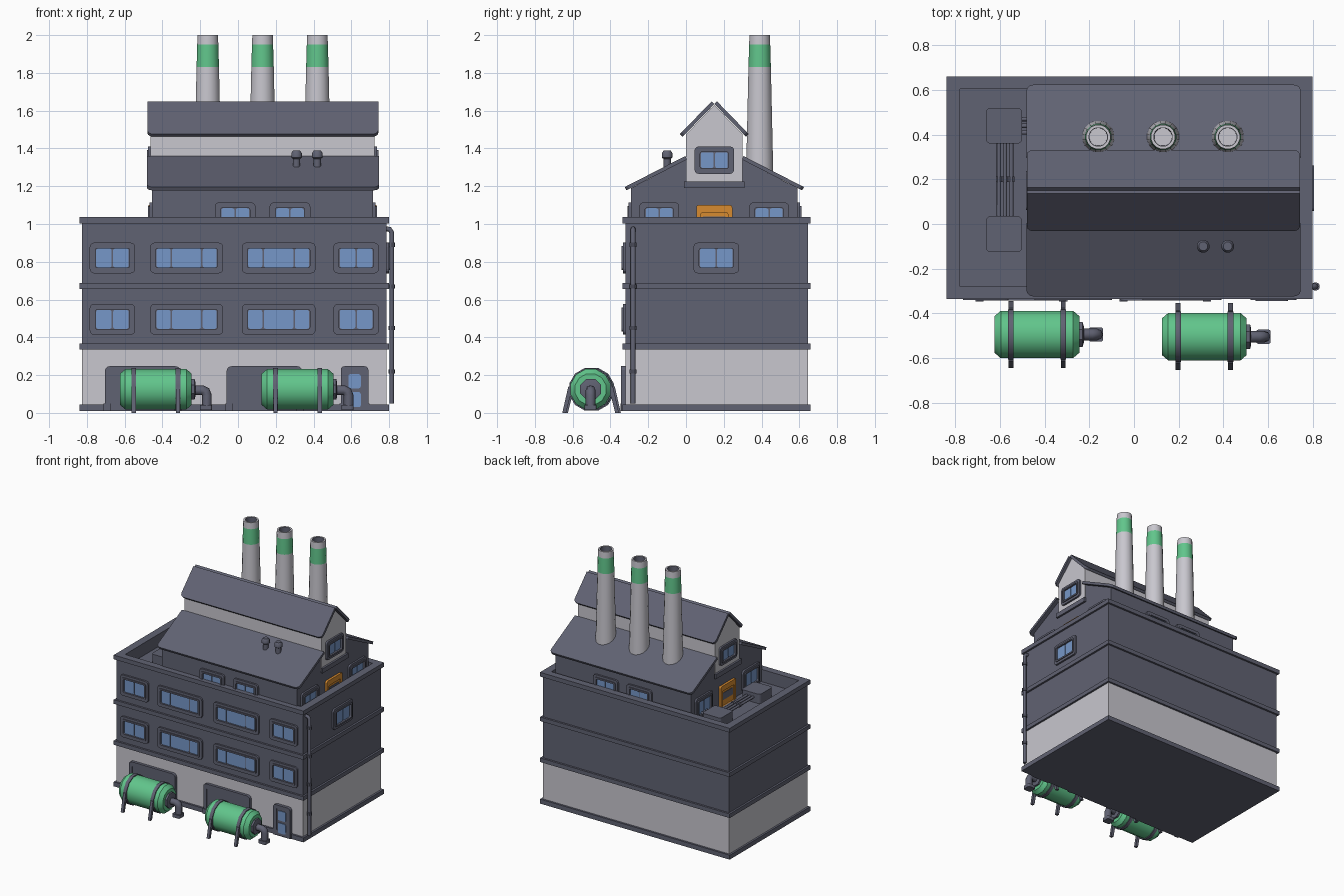
import bpy, bmesh, math
from mathutils import Matrix, Vector

if "Cube" in bpy.data.objects:
    bpy.data.objects.remove(bpy.data.objects["Cube"])


def material(name, c):
    m = bpy.data.materials.new(name)
    m.diffuse_color = (*c, 1)
    m.use_nodes = True
    m.node_tree.nodes["Principled BSDF"].inputs["Base Color"].default_value = m.diffuse_color
    return m


SLATE = material("slate", (0.118, 0.123, 0.17))
LIGHT = material("light_grey", (0.58, 0.57, 0.62))
GREEN = material("green", (0.12, 0.56, 0.26))
BLUE = material("glass_blue", (0.18, 0.31, 0.58))
ORANGE = material("orange", (0.68, 0.26, 0.03))
E = 0.0002


def basis(u, v, o):
    u, v = Vector(u), Vector(v)
    return Matrix.Translation(o) @ Matrix((u, v, u.cross(v))).transposed().to_4x4()


def wall(n, o):
    """Frame on a wall: local x along the wall, y up, z outward along n."""
    return basis(Vector((0, 0, 1)).cross(Vector(n)), (0, 0, 1), o)


def finish(name, bm, mats, mtx=Matrix(), smooth=None):
    bm.transform(mtx)
    bmesh.ops.recalc_face_normals(bm, faces=bm.faces)
    me = bpy.data.meshes.new(name)
    bm.to_mesh(me)
    bm.free()
    for m in mats:
        me.materials.append(m)
    if smooth:
        me.polygons.foreach_set("use_smooth", [True] * len(me.polygons))
        me.set_sharp_from_angle(angle=math.radians(smooth))
    ob = bpy.data.objects.new(name, me)
    bpy.context.collection.objects.link(ob)
    return ob


def prism(name, pts, d, mtx, mat, hole=None):
    """Extrude an outline by d; with a matching hole outline it becomes a ring."""
    bm = bmesh.new()
    loops = [[[bm.verts.new((x, y, z)) for x, y in p] for z in (0, d)] for p in ([pts, hole] if hole else [pts])]
    n = len(pts)
    for lo, hi in loops:
        for i in range(n):
            j = (i + 1) % n
            bm.faces.new((lo[i], lo[j], hi[j], hi[i]))
    for k in (0, 1):
        if hole:
            a, b = loops[0][k], loops[1][k]
            for i in range(n):
                j = (i + 1) % n
                bm.faces.new((a[i], a[j], b[j], b[i]))
        else:
            bm.faces.new(loops[0][k])
    return finish(name, bm, [mat], mtx)


def rect(x0, x1, y0, y1):
    return [(x0, y0), (x1, y0), (x1, y1), (x0, y1)]


def rrect(x0, x1, y0, y1, rb, rt=None):
    """Rounded rectangle: rb = bottom corner radius, rt = top corner radius."""
    rt = rb if rt is None else rt
    out = []
    for cx, cy, sx, sy, r, a0 in ((x0, y0, 1, 1, rb, 180), (x1, y0, -1, 1, rb, 270),
                                  (x1, y1, -1, -1, rt, 0), (x0, y1, 1, -1, rt, 90)):
        for k in range(4):
            a = math.radians(a0 + 30 * k)
            out.append((cx + sx * r + r * math.cos(a), cy + sy * r + r * math.sin(a)))
    return out


def box(name, x0, x1, y0, y1, z0, z1, mat=SLATE):
    return prism(name, rect(x0, x1, y0, y1), z1 - z0, Matrix.Translation((0, 0, z0)), mat)


def lathe(name, prof, n, mtx, mats, idx=None, smooth=35):
    bm = bmesh.new()
    rings = [[bm.verts.new((r * math.cos(2 * math.pi * (i + .5) / n), r * math.sin(2 * math.pi * (i + .5) / n), z))
              for i in range(n)] for r, z in prof]
    for s, (a, b) in enumerate(zip(rings, rings[1:])):
        for i in range(n):
            j = (i + 1) % n
            f = bm.faces.new((a[i], a[j], b[j], b[i]))
            f.material_index = idx[s] if idx else 0
    bm.faces.new(rings[0])
    bm.faces.new(rings[-1])
    return finish(name, bm, mats, mtx, smooth)


def pipe(name, pts, r, mat=SLATE):
    cu = bpy.data.curves.new(name, 'CURVE')
    cu.dimensions = '3D'
    cu.bevel_depth, cu.bevel_resolution, cu.use_fill_caps = r, 2, True
    sp = cu.splines.new('POLY')
    sp.points.add(len(pts) - 1)
    for p, q in zip(sp.points, pts):
        p.co = (*q, 1)
    tmp = bpy.data.objects.new(name + "_path", cu)
    bpy.context.collection.objects.link(tmp)
    me = bpy.data.meshes.new_from_object(tmp.evaluated_get(bpy.context.evaluated_depsgraph_get()))
    bpy.data.objects.remove(tmp)
    me.materials.clear()
    me.materials.append(mat)
    ob = bpy.data.objects.new(name, me)
    bpy.context.collection.objects.link(ob)


def window(name, mtx, w, h, panes):
    """Two-step rounded frame with glass panes, centred on mtx."""
    a, b = w / 2, h / 2

    def loop(i, r):
        return rrect(-a + i, a - i, -b + i, b - i, r)
    prism(name + "_outer_frame", loop(0, .022), .014, mtx, SLATE, loop(.018, .014))
    prism(name + "_inner_frame", loop(.018, .014), .021, mtx, SLATE, loop(.03, .008))
    prism(name + "_backing", loop(.025, .01), .005, mtx, SLATE)
    x, unit = -a + .03, (w - .06) / sum(panes)
    for k, p in enumerate(panes):
        prism(f"{name}_glass_{k}", rrect(x + .004, x + p * unit - .004, -b + .031, b - .031, .01), .009, mtx, BLUE)
        x += p * unit


FRONT, RIGHT, BACK, LEFT = (0, -1, 0), (1, 0, 0), (0, 1, 0), (-1, 0, 0)

# Main block: plinth, light ground storey, slate storeys, bands, parapet
box("plinth", -.84, .80, -.335, .66, .01, .045)
box("ground_storey", -.825, .785, -.32, .645, .045, .335, LIGHT)
box("upper_storeys", -.825, .785, -.32, .645, .335, .94)
for i, z in enumerate((.335, .655)):
    box(f"floor_band_{i}", -.84, .80, -.335, .66, z, z + .032)
inner = rect(-.78, .74, -.28, .605)
prism("parapet_wall", rect(-.825, .785, -.32, .645), .075, Matrix.Translation((0, 0, .938)), SLATE, inner)
prism("parapet_rail", rect(-.84, .80, -.335, .66), .033, Matrix.Translation((0, 0, 1.003)), SLATE, inner)

# Main block windows
for r, z in enumerate((.495, .82)):
    for c, (x, w, p) in enumerate(((-.665, .24, (1, 1)), (-.272, .385, (1, 2, 1)),
                                   (.215, .39, (1, 2, 1)), (.625, .24, (1, 1)))):
        window(f"front_window_{r}_{c}", wall(FRONT, (x, -.32, z)), w, .162, p)
window("side_window", wall(RIGHT, (.785, .16, .82)), .24, .162, (1, 1))

# Loading gates and entrance door on the front
for i, x in enumerate((-.505, .14)):
    m = wall(FRONT, (x, -.32, .01))
    prism(f"gate_panel_{i}", rrect(-.18, .18, 0, .215, E, .015), .017, m, SLATE)
    prism(f"gate_frame_{i}", rrect(-.2, .2, 0, .237, E, .025), .022, m, SLATE, rrect(-.172, .172, E, .21, E, .015))
    for s in (-1, 1):
        prism(f"gate_foot_{i}", rect(s * .188 - .018, s * .188 + .018, 0, .04), .027, m, SLATE)
m = wall(FRONT, (.617, -.32, .01))
prism("entrance_panel", rect(-.06, .06, 0, .22), .017, m, SLATE)
prism("entrance_frame", rrect(-.073, .073, 0, .237, E, .02), .024, m, SLATE, rrect(-.045, .045, E, .21, E, .01))
for k, (z0, z1) in enumerate(((.02, .1), (.12, .195))):
    prism(f"entrance_glass_{k}", rrect(-.033, .033, z0, z1, .01), .022, m, BLUE)
prism("entrance_step", rect(-.08, .08, 0, .04), .019, m, SLATE)

# Roof house and raised lantern on top
prism("roof_house", [(-.29, .935), (.59, .935), (.59, 1.19), (.3, 1.34), (0, 1.34), (-.29, 1.19)],
      1.17, wall(RIGHT, (-.455, 0, 0)), SLATE)
prism("lantern", [(0, 1.2), (.3, 1.2), (.3, 1.475), (.15, 1.63), (0, 1.475)], 1.185, wall(RIGHT, (-.462, 0, 0)), LIGHT)


def slopes(name, y0, z0, y1, z1, x0, x1, t):
    """Pair of roof slabs, mirrored about y = 0.15, eave to top edge."""
    L = math.hypot(y1 - y0, z1 - z0)
    c, s = (y1 - y0) / L, (z1 - z0) / L
    prism(name + "_front", rrect(x0, x1, 0, L, .03, E), t, basis((1, 0, 0), (0, c, s), (0, y0, z0)), SLATE)
    prism(name + "_back", rrect(-x1, -x0, 0, L, .03, E), t, basis((-1, 0, 0), (0, -c, s), (0, .3 - y0, z0)), SLATE)


slopes("lower_roof", -.315, 1.178, .005, 1.342, -.482, .747, .02)
slopes("upper_roof", -.018, 1.462, .15, 1.635, -.48, .743, .02)

# Roof house openings: front, back and both ends
for n, y in ((FRONT, -.29), (BACK, .59)):
    for i, x in enumerate((-.015, .275)):
        window(f"roof_house_window_{y}_{i}", wall(n, (x, y, 1.032)), .215, .165, (1, 1))
for side, n, x, xl in (("right", RIGHT, .715, .723), ("left", LEFT, -.455, -.462)):
    for i, y in enumerate((-.142, .44)):
        window(f"{side}_end_window_{i}", wall(n, (x, y, 1.032)), .21, .165, (1, 1))
    window(f"{side}_lantern_window", wall(n, (xl, .15, 1.338)), .21, .145, (1, 1))
    prism(f"{side}_lantern_sill", rect(-.16, .16, 1.19, 1.226), .015,
          wall(n, (xl, .15, 0)), SLATE)
    m = wall(n, (x, .15, .94))
    prism(f"{side}_hatch_panel", rect(-.08, .08, 0, .145), .01, m, ORANGE)
    prism(f"{side}_hatch_frame", rrect(-.095, .095, 0, .16, E, .012), .018, m, ORANGE,
          rrect(-.072, .072, E, .12, E, .01))
    prism(f"{side}_hatch_inset", rect(-.06, .06, .045, .1), .013, m, SLATE)

# Three tapered chimneys with a green stripe
for i, x in enumerate((-.16, .13, .42)):
    lathe(f"chimney_{i}", [(.075, 1.2), (.0605, 1.83), (.057, 1.95), (.055, 2), (.042, 2), (.04, 1.85)], 16,
          Matrix.Translation((x, .39, 0)), [LIGHT, GREEN, SLATE], [0, 1, 0, 0, 2])

# Small roof vents
for i, x in enumerate((.31, .42)):
    lathe(f"roof_vent_{i}", [(.02, 1.27), (.02, 1.345), (.029, 1.352), (.029, 1.375), (.02, 1.388)], 12,
          Matrix.Translation((x, -.1, 0)), [SLATE])

# Roof equipment boxes linked by pipes
for i, y in enumerate((.44, -.045)):
    prism(f"roof_unit_{i}", rrect(-.663, -.502, y - .08, y + .08, .02), .075, Matrix.Translation((0, 0, .938)), SLATE)
for i, x in enumerate((-.605, -.578, -.55)):
    pipe(f"roof_pipe_{i}", [(x, 0, .98), (x, .4, .98)], .01)
    lathe(f"roof_pipe_joint_{i}", [(.015, -.012), (.015, .012)], 8,
          Matrix.Translation((x, .2, .98)) @ Matrix.Rotation(math.pi / 2, 4, 'X'), [SLATE])
    yy = .41 + .03 * i
    pipe(f"roof_wall_pipe_{i}", [(-.51, yy, .985), (-.45, yy, .985)], .01)

# Drainpipe on the right side
pipe("drainpipe", [(.78, -.28, .975), (.803, -.28, .972), (.814, -.28, .955), (.814, -.28, .05)], .013)
for i, z in enumerate((.22, .45, .67, .89)):
    lathe(f"drainpipe_joint_{i}", [(.019, z - .011), (.019, z + .011)], 10, Matrix.Translation((.814, -.28, 0)), [SLATE])

# Green storage tanks with straps, splayed legs and outlet pipes
for i, (x, y) in enumerate(((-.625, -.495), (.125, -.505))):
    m = Matrix.Translation((x, y, .125)) @ Matrix.Rotation(math.pi / 2, 4, 'Y')
    lathe(f"tank_{i}", [(.085, 0), (.11, .028), (.11, .352), (.085, .38)], 12, m, [GREEN])
    for k, sx in enumerate((.073, .308)):
        lathe(f"tank_strap_{i}_{k}", [(.117, sx - .013), (.117, sx + .013)], 12, m, [SLATE])
        for s in (-1, 1):
            prism(f"tank_leg_{i}_{k}", [(s * .095, .14), (s * .118, .14), (s * .15, 0), (s * .13, 0)],
                  .022, wall(RIGHT, (x + sx - .011, y, 0)), SLATE)
    lathe(f"outlet_flange_{i}", [(.06, .37), (.06, .395), (.04, .4)], 8, m, [SLATE])
    pipe(f"outlet_pipe_{i}", [(x + .38, y, .12), (x + .435, y, .12), (x + .453, y, .112),
                              (x + .46, y, .092), (x + .46, y, .02)], .026)
    prism(f"outlet_foot_{i}", rrect(-.032, .032, -.032, .032, .01), .026,
          Matrix.Translation((x + .455, y, .015)), SLATE)
